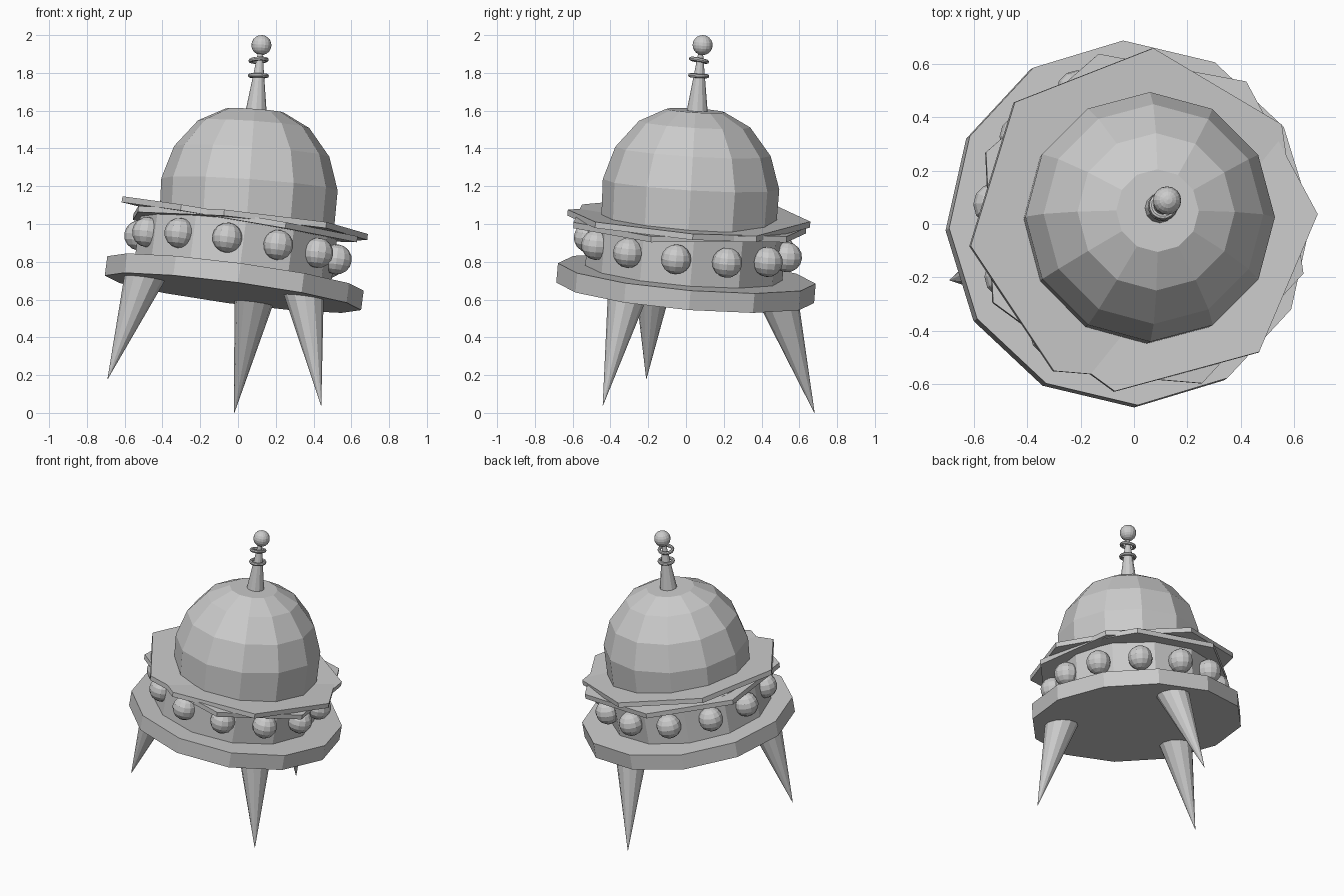
import bpy, bmesh, math
from mathutils import Vector, Matrix

if "Cube" in bpy.data.objects:
    bpy.data.objects.remove(bpy.data.objects["Cube"], do_unlink=True)

grey = bpy.data.materials.new("plain grey")
grey.use_nodes = True
grey.diffuse_color = (0.6, 0.6, 0.6, 1)
grey.node_tree.nodes["Principled BSDF"].inputs["Base Color"].default_value = (0.6, 0.6, 0.6, 1)


def frame(centre, axis):
    """Matrix that moves to centre and turns z onto axis."""
    turn = Vector((0, 0, 1)).rotation_difference(Vector(axis))
    return Matrix.Translation(centre) @ turn.to_matrix().to_4x4()


def finish(name, bm, matrix):
    bmesh.ops.recalc_face_normals(bm, faces=bm.faces)
    mesh = bpy.data.meshes.new(name)
    bm.to_mesh(mesh)
    bm.free()
    mesh.materials.append(grey)
    obj = bpy.data.objects.new(name, mesh)
    obj.matrix_world = matrix
    bpy.context.collection.objects.link(obj)
    return obj


def lathe(name, profile, sides, centre, axis=(0, 0, 1), twist=0):
    """Capped solid from (radius, height) points."""
    bm = bmesh.new()
    rings = []
    for r, h in profile:
        angles = [math.radians(twist) + math.tau * i / sides for i in range(sides)]
        rings.append([bm.verts.new((r * math.cos(a), r * math.sin(a), h)) for a in angles])
    for low, high in zip(rings, rings[1:]):
        for i in range(sides):
            j = (i + 1) % sides
            bm.faces.new((low[i], low[j], high[j], high[i]))
    bm.faces.new(rings[0])
    bm.faces.new(rings[-1])
    return finish(name, bm, frame(centre, axis))


def ball(name, radius, centre, axis, segments, rings):
    bm = bmesh.new()
    bmesh.ops.create_uvsphere(bm, u_segments=segments, v_segments=rings, radius=radius)
    return finish(name, bm, frame(centre, axis))


def torus(name, major, minor, centre, axis, around=20, across=8):
    bm = bmesh.new()
    grid = []
    for i in range(around):
        a = math.tau * i / around
        row = []
        for j in range(across):
            b = math.tau * j / across
            r = major + minor * math.cos(b)
            row.append(bm.verts.new((r * math.cos(a), r * math.sin(a), minor * math.sin(b))))
        grid.append(row)
    for i in range(around):
        n = (i + 1) % around
        for j in range(across):
            m = (j + 1) % across
            bm.faces.new((grid[i][j], grid[n][j], grid[n][m], grid[i][m]))
    return finish(name, bm, frame(centre, axis))


hull_axis = (0.132, 0.085, 1)
dome_axis = (0.07, 0.06, 1)

# Hull: base disc and drum
lathe("base_disc", [(0.685, -0.052), (0.685, 0.052)], 12, (-0.02, 0, 0.687), hull_axis, 2)
lathe("drum", [(0.525, -0.16), (0.525, 0.13)], 12, (-0.01, 0, 0.876), hull_axis, 4)

# Round lamps about the drum
drum_frame = frame((0, 0.01, 0.876), hull_axis)
for i in range(12):
    a = math.radians(30 * i - 6.5)
    spot = drum_frame @ Vector((0.53 * math.cos(a), 0.53 * math.sin(a), 0))
    ball(f"lamp_{i + 1}", 0.08, spot, hull_axis, 12, 8)

# Two crossed seven-sided brim plates
plate = [(0.65, -0.016), (0.65, 0.016)]
lathe("brim_plate_upper", plate, 7, (0.02, 0.01, 1.02), (0.172, 0.022, 1), 34)
lathe("brim_plate_lower", plate, 7, (0.04, 0.01, 0.998), (0.1, 0.08, 1), 2.5)

# Dome with flat cap
lathe("dome", [(0.462, -0.25), (0.468, 0.01), (0.412, 0.185), (0.295, 0.33), (0.155, 0.402)],
      12, (0.06, 0.026, 1.2), dome_axis, 0)

# Antenna
lathe("antenna_mast", [(0.058, -0.03), (0.012, 0.3)], 12, (0.097, 0.06, 1.61), dome_axis)
torus("antenna_ring_lower", 0.045, 0.011, (0.108, 0.067, 1.785), (0.02, 0.06, 1))
torus("antenna_ring_upper", 0.043, 0.011, (0.109, 0.069, 1.867), (-0.06, 0.2, 1))
ball("antenna_ball", 0.053, (0.124, 0.088, 1.947), dome_axis, 16, 10)

# Three pointed legs: root under the disc, tip on the ground
legs = {
    "right_leg": ((-0.50, -0.17, 0.71), (-0.69, -0.21, 0.18)),
    "back_leg": ((0.085, 0.49, 0.60), (-0.02, 0.68, 0.0)),
    "left_leg": ((0.35, -0.31, 0.63), (0.44, -0.44, 0.04)),
}
for name, (root, tip) in legs.items():
    run = Vector(root) - Vector(tip)
    lathe(name, [(0.001, 0), (0.112, run.length + 0.04)], 12, tip, run)
